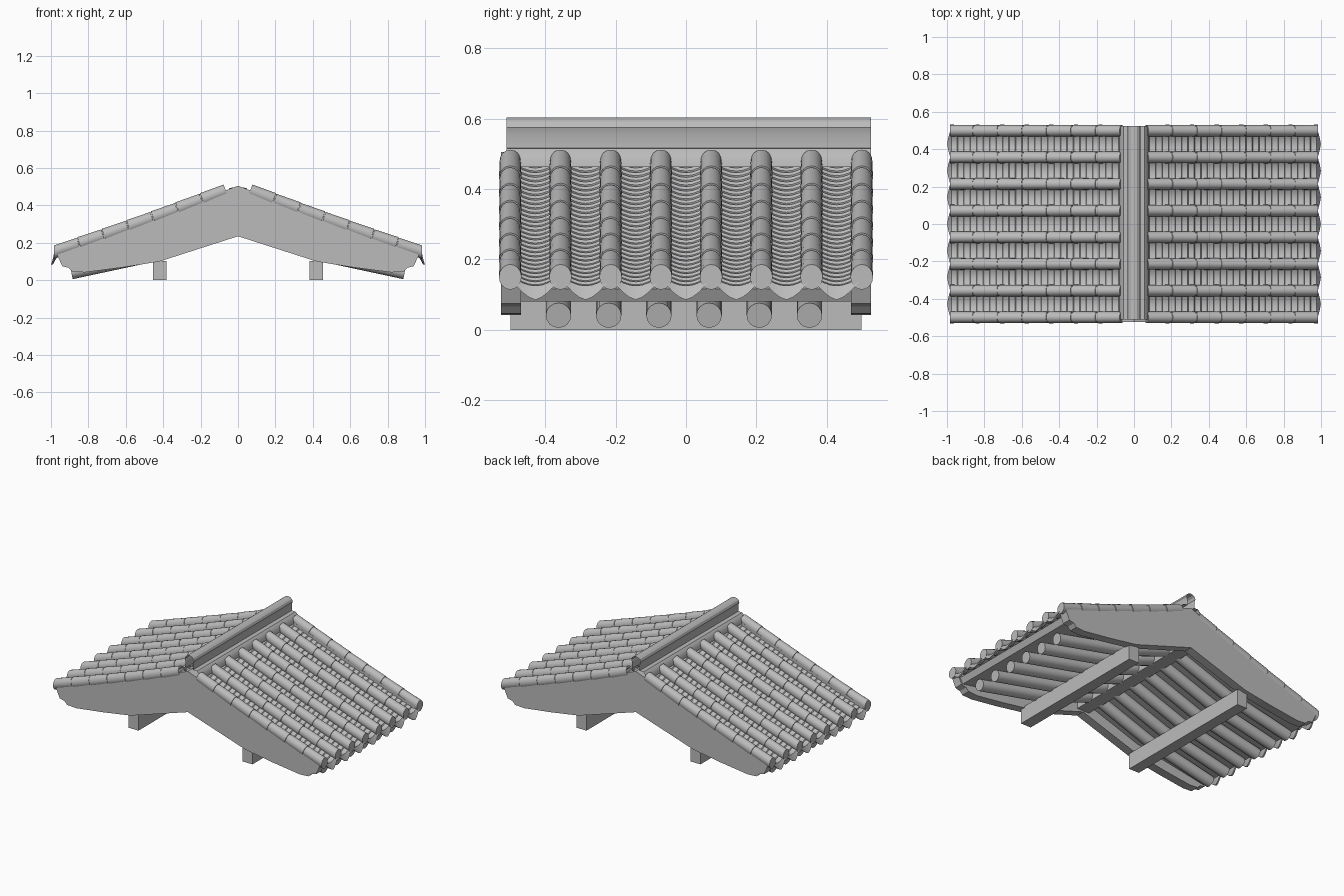
import bpy
import bmesh
import math
from mathutils import Vector

if "Cube" in bpy.data.objects:
    bpy.data.objects.remove(bpy.data.objects["Cube"])

GREY = (0.5, 0.5, 0.5, 1)
mat = bpy.data.materials.new("grey clay")
mat.use_nodes = True
mat.diffuse_color = GREY
bsdf = mat.node_tree.nodes["Principled BSDF"]
bsdf.inputs["Base Color"].default_value = GREY
bsdf.inputs["Roughness"].default_value = 0.8

ROLLS = 8
PITCH = 0.998 / (ROLLS - 1)
ROLL_Y = [-0.499 + i * PITCH for i in range(ROLLS)]
TOP_X, EAVE_X = 0.065, 0.985
SAG = 0.033


def roof_z(x):
    """Very slightly sagging roof line through the roll centres."""
    return 0.5052 - 0.3902 * x + 0.03 * x * x


def finish(name, bm, mirror=False, closed=True, smooth=35):
    if closed:
        bmesh.ops.recalc_face_normals(bm, faces=bm.faces)
    else:
        bm.normal_update()
        if sum(f.normal.z * f.calc_area() for f in bm.faces) < 0:
            bmesh.ops.reverse_faces(bm, faces=bm.faces)
    mesh = bpy.data.meshes.new(name)
    bm.to_mesh(mesh)
    bm.free()
    mesh.materials.append(mat)
    mesh.polygons.foreach_set("use_smooth", [True] * len(mesh.polygons))
    mesh.set_sharp_from_angle(angle=math.radians(smooth))
    ob = bpy.data.objects.new(name, mesh)
    bpy.context.scene.collection.objects.link(ob)
    if mirror:
        mod = ob.modifiers.new("mirror", "MIRROR")
        mod.use_mirror_merge = False


def loft(bm, rows, loop=False, caps=False):
    """Skin successive rows of points."""
    rows = [[bm.verts.new(p) for p in row] for row in rows]
    n = len(rows[0])
    for a, b in zip(rows, rows[1:]):
        for i in range(n if loop else n - 1):
            j = (i + 1) % n
            bm.faces.new((a[i], a[j], b[j], b[i]))
    if caps:
        bm.faces.new(rows[0])
        bm.faces.new(rows[-1])


def ring(x, y, z, r, slope, tall=1.0, sides=16):
    """Ring across a path in the xz plane that falls at the given slope."""
    up = Vector((math.sin(slope), 0, math.cos(slope))) * tall
    c = Vector((x, y, z))
    angles = [2 * math.pi * i / sides for i in range(sides)]
    return [c + up * (r * math.cos(a)) + Vector((0, r * math.sin(a), 0)) for a in angles]


def symmetric_slab(name, half, y0, y1):
    """Extrude a half outline, running from top centre to bottom centre, with its mirror."""
    outline = half + [(-x, z) for x, z in reversed(half) if x > 0]
    bm = bmesh.new()
    loft(bm, [[(x, y, z) for x, z in outline] for y in (y0, y1)], loop=True, caps=True)
    finish(name, bm, smooth=20)


def box(name, low, high, mirror=False):
    bm = bmesh.new()
    bmesh.ops.create_cube(bm, size=1)
    for v in bm.verts:
        v.co = [a + (b - a) * (c + 0.5) for a, b, c in zip(low, high, v.co)]
    finish(name, bm, mirror=mirror)


# Gable boards with a stepped foot at the eaves
roof_line = [(x, roof_z(x)) for x in (0, 0.25, 0.5, 0.75, 0.975)]
gable = roof_line + [(0.94, 0.075), (0.905, 0.066), (0.885, 0.046), (0.82, 0.042),
                     (0.62, 0.068), (0.42, 0.1), (0, 0.235)]
symmetric_slab("front_gable", gable, -0.525, -0.468)
symmetric_slab("back_gable", gable, 0.468, 0.525)

# Roof deck between the gables
deck = [(x, roof_z(x) - 0.045) for x in (0, 0.25, 0.5, 0.75, 0.95)]
deck += [(0.93, 0.08), (0.42, 0.17), (0, 0.31)]
symmetric_slab("roof_deck", deck, -0.468, 0.468)

# Round cover tiles: flared lengths separated by narrow grooves
COVERS = 7
bm = bmesh.new()
for y in ROLL_Y:
    rows = []
    for i in range(COVERS):
        for t, r in ((0, 0.03), (0.95, 0.032), (0.955, 0.028), (0.995, 0.028)):
            last = i == COVERS - 1
            if last and t > 0.95:
                continue
            x = TOP_X + (EAVE_X - TOP_X) * (i + (1 if last and t else t)) / COVERS
            slope = 0 if last and t else math.atan(0.3902 - 0.06 * x)
            rows.append(ring(x, y, roof_z(x), r, slope, tall=1.12))
    loft(bm, rows, loop=True, caps=True)
finish("cover_tiles", bm, mirror=True)


# Overlapping trough tiles between the covers
def trough_row(x, y, lift):
    row = []
    for i in range(9):
        u = i / 4 - 1
        row.append((x, y + u * PITCH / 2, roof_z(x) - SAG * (1 - u * u) + lift))
    return row


TROUGHS = 28
bm = bmesh.new()
for y in ROLL_Y[:-1]:
    rows = []
    for i in range(TROUGHS):
        for t, lift in ((0, -0.002), (0.9, 0.005)):
            x = 0.015 + (0.98 - 0.015) * (i + t) / TROUGHS
            rows.append(trough_row(x, y + PITCH / 2, lift))
    loft(bm, rows)
finish("trough_tiles", bm, mirror=True, closed=False, smooth=15)

# Pointed drip plates hanging at the eaves
bm = bmesh.new()
for y in ROLL_Y[:-1]:
    mid = y + PITCH / 2
    rows = []
    for i in range(9):
        u = i / 4 - 1
        top = roof_z(0.975) - SAG * (1 - u * u) + 0.005
        low = top - 0.01 - 0.03 * (1 - abs(u) ** 1.3)
        yy = mid + u * PITCH / 2
        lean = (top - low) * 0.55
        rows.append([(0.967, yy, top), (0.977, yy, top),
                     (0.977 + lean, yy, low), (0.967 + lean, yy, low)])
    loft(bm, rows, loop=True, caps=True)
finish("drip_plates", bm, mirror=True)

# Round rafters that flatten out past the beam
bm = bmesh.new()
for i in range(6):
    y = -0.362 + i * 0.1425
    loft(bm, [ring(0.03, y, 0.28, 0.036, 0.32),
              ring(0.42, y, 0.142, 0.036, 0.26),
              ring(0.891, y, 0.041, 0.036, 0.2)], loop=True, caps=True)
finish("rafters", bm, mirror=True)

# Square beams carrying the rafters, and the ridge beam
box("beams", (0.381, -0.498, 0), (0.455, 0.498, 0.104), mirror=True)
box("ridge_beam", (-0.045, -0.468, 0.242), (0.045, 0.468, 0.34))

# Open-ended ridge cap: flared base, straight neck, rounded top
half = [(0.08, 0.462), (0.077, 0.485), (0.068, 0.503), (0.055, 0.515), (0.027, 0.516),
        (0.027, 0.555), (0.034, 0.575), (0.028, 0.591), (0.016, 0.6)]
profile = half + [(0, 0.603)] + [(-x, z) for x, z in reversed(half)]
bm = bmesh.new()
loft(bm, [[(x, y, z) for x, z in profile] for y in (-0.51, 0.525)])
finish("ridge_cap", bm, closed=False, smooth=25)
